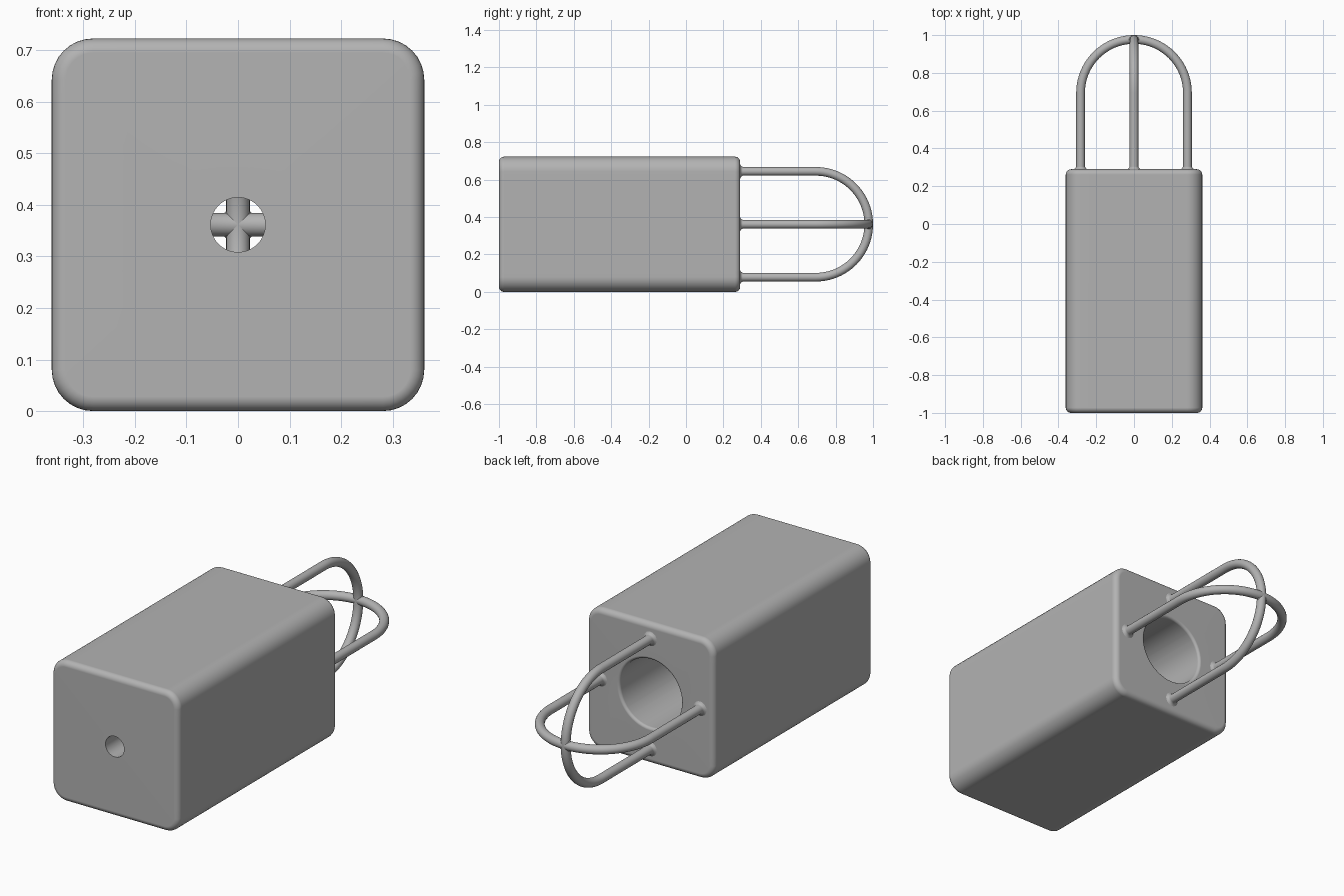
import bpy, bmesh, math
from math import sin, cos, pi

if "Cube" in bpy.data.objects:
    bpy.data.objects.remove(bpy.data.objects["Cube"], do_unlink=True)

HALF = 0.3615       # half width of the square housing
CORNER = 0.08       # radius of the long corners
FILLET = 0.028      # radius of the end edges
FRONT, BACK = -1.0, 0.29
HOLE, CAVITY, FLOOR = 0.053, 0.175, -0.7
HOOP, WIRE = 0.283, 0.023

grey = bpy.data.materials.new("light grey")
grey.use_nodes = True
color = (0.45, 0.45, 0.45, 1)
grey.diffuse_color = color
grey.node_tree.nodes["Principled BSDF"].inputs["Base Color"].default_value = color


def square_ring(inset=0.0):
    """Rounded square outline with extra points along each side."""
    half, r = HALF - inset, CORNER - inset
    c = half - r
    pts = []
    for q in range(4):
        a0 = q * pi / 2
        for i in range(9):
            a = -pi / 4 + i / 8 * pi / 2
            x, z = c + r * cos(a + pi / 4), c + r * sin(a + pi / 4)
            pts.append((x * cos(a0) - z * sin(a0), x * sin(a0) + z * cos(a0)))
        for i in range(1, 12):
            x, z = c - 2 * c * i / 12, half
            pts.append((x * cos(a0) - z * sin(a0), x * sin(a0) + z * cos(a0)))
    return pts


ANGLES = [math.atan2(z, x) for x, z in square_ring()]


def round_ring(r):
    return [(r * cos(a), r * sin(a)) for a in ANGLES]


def loft(name, rings, closed=False, caps=False):
    """Skin a list of equal rings of 3D points."""
    bm = bmesh.new()
    loops = [[bm.verts.new(p) for p in ring] for ring in rings]
    pairs = list(zip(loops, loops[1:]))
    if closed:
        pairs.append((loops[-1], loops[0]))
    n = len(loops[0])
    for a, b in pairs:
        for i in range(n):
            j = (i + 1) % n
            bm.faces.new((a[i], a[j], b[j], b[i]))
    if caps:
        bm.faces.new(loops[0])
        bm.faces.new(loops[-1])
    bmesh.ops.recalc_face_normals(bm, faces=bm.faces)
    mesh = bpy.data.meshes.new(name)
    bm.to_mesh(mesh)
    bm.free()
    mesh.materials.append(grey)
    obj = bpy.data.objects.new(name, mesh)
    bpy.context.collection.objects.link(obj)
    bpy.ops.object.select_all(action='DESELECT')
    obj.select_set(True)
    bpy.context.view_layer.objects.active = obj
    bpy.ops.object.shade_smooth_by_angle(angle=math.radians(35))
    mod = obj.modifiers.new("even shading", 'WEIGHTED_NORMAL')
    mod.keep_sharp = True
    return obj


def at(y, ring):
    return [(x, y, z + HALF) for x, z in ring]


# Housing: outer shell, rounded ends, front cable hole and rear cavity
steps = [i / 6 * pi / 2 for i in range(7)]
RIM = 0.014
rings = [at(FRONT, round_ring(HOLE))]
rings += [at(FRONT + FILLET * (1 - sin(a)), square_ring(FILLET * (1 - cos(a))))
          for a in reversed(steps)]
rings += [at(BACK - FILLET * (1 - sin(a)), square_ring(FILLET * (1 - cos(a))))
          for a in steps]
rings += [at(BACK - RIM * (1 - cos(a)), round_ring(CAVITY + RIM * (1 - sin(a))))
          for a in steps]
rings += [at(FLOOR, round_ring(CAVITY)), at(FLOOR, round_ring(HOLE))]
loft("housing", rings, closed=True)


# Wire guard: two crossing U-shaped hoops with flared feet
def hoop(name, turn):
    arc_y = 1.0 - WIRE - HOOP
    half_path = [(HOOP, BACK - 0.01, 0, WIRE + 0.014), (HOOP, BACK, 0, WIRE + 0.014),
                 (HOOP, BACK + 0.004, 0, WIRE + 0.006), (HOOP, BACK + 0.014, 0, WIRE)]
    path = half_path + [(HOOP * cos(i * pi / 40), arc_y + HOOP * sin(i * pi / 40),
                         i * pi / 40, WIRE) for i in range(41)]
    path += [(-x, y, pi, r) for x, y, a, r in reversed(half_path)]
    rings = []
    for x, y, a, r in path:
        ring = []
        for k in range(20):
            t = k * pi / 10
            u, v = x + r * cos(t) * cos(a), r * sin(t)
            ring.append((u * cos(turn) - v * sin(turn), y + r * cos(t) * sin(a),
                         u * sin(turn) + v * cos(turn) + HALF))
        rings.append(ring)
    loft(name, rings, caps=True)


hoop("horizontal_hoop", 0)
hoop("vertical_hoop", pi / 2)

# Small weld where the hoops cross
bpy.ops.mesh.primitive_uv_sphere_add(segments=24, ring_count=12, radius=1,
                                     location=(0, 1.0 - WIRE, HALF))
weld = bpy.context.object
weld.name = "crossing_weld"
weld.scale = (0.035, 0.02, 0.035)
weld.data.materials.append(grey)
bpy.ops.object.shade_smooth_by_angle()
